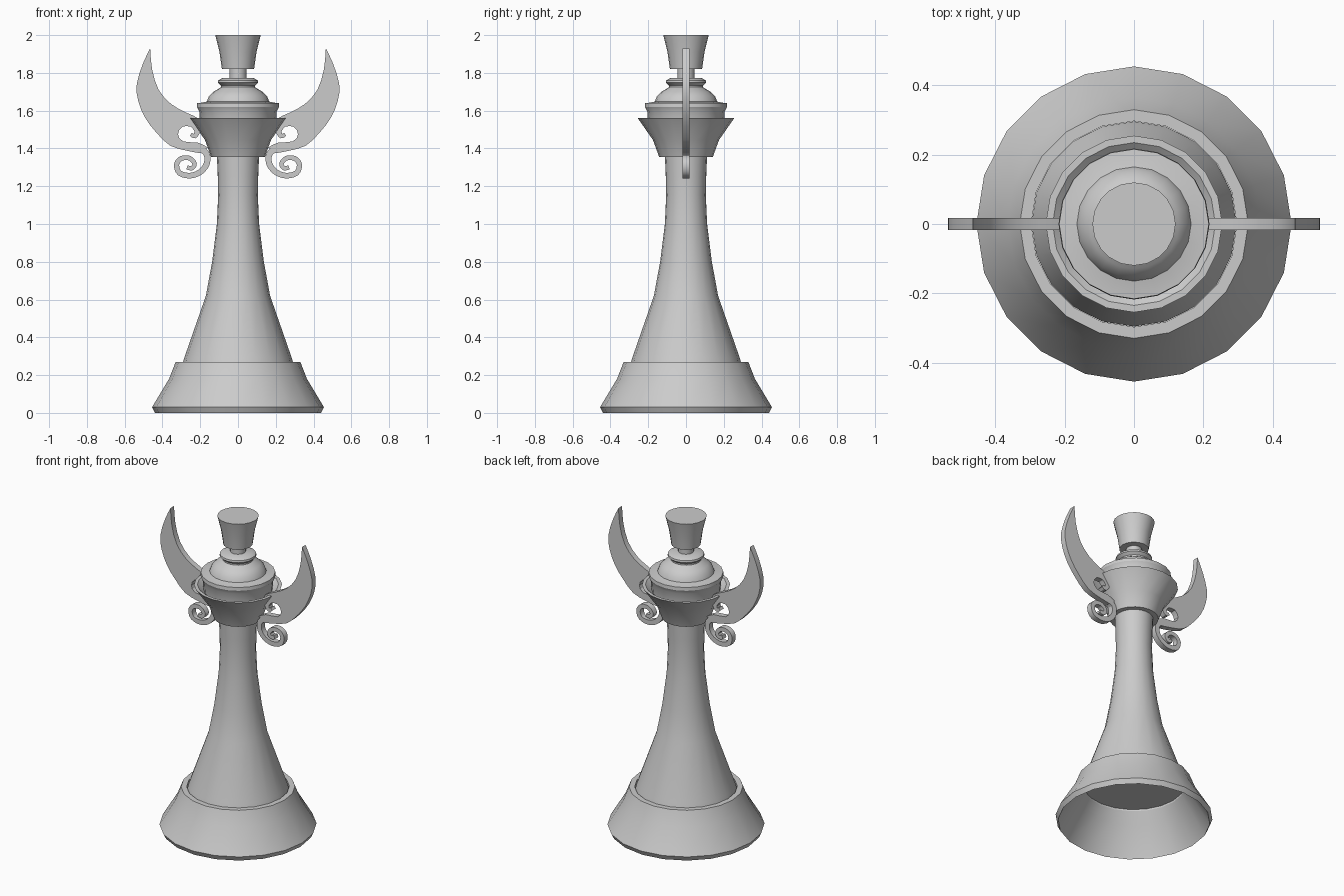
import bpy, bmesh, math
from mathutils import Vector

if "Cube" in bpy.data.objects:
    bpy.data.objects.remove(bpy.data.objects["Cube"])


def finish(bm, name, smooth=True):
    bmesh.ops.recalc_face_normals(bm, faces=bm.faces)
    me = bpy.data.meshes.new(name)
    bm.to_mesh(me)
    bm.free()
    ob = bpy.data.objects.new(name, me)
    bpy.context.collection.objects.link(ob)
    if smooth:
        bpy.ops.object.select_all(action='DESELECT')
        ob.select_set(True)
        bpy.context.view_layer.objects.active = ob
        bpy.ops.object.shade_smooth_by_angle(angle=math.radians(30))
    return ob


def lathe(name, profile, n=20, closed=False):
    """Revolve (radius, z) points; open profiles get flat end caps."""
    bm = bmesh.new()
    rings = [[bm.verts.new((r * math.cos(2 * math.pi * i / n),
                            r * math.sin(2 * math.pi * i / n), z))
              for i in range(n)] for r, z in profile]
    pairs = list(zip(rings, rings[1:]))
    if closed:
        pairs.append((rings[-1], rings[0]))
    else:
        bm.faces.new(rings[0])
        bm.faces.new(rings[-1])
    for a, b in pairs:
        for i in range(n):
            j = (i + 1) % n
            bm.faces.new((a[i], a[j], b[j], b[i]))
    return finish(bm, name)


def spline(pts, steps=3):
    """Catmull-Rom smoothing of an open 2D path."""
    p = [Vector(q) for q in pts]
    p = [2 * p[0] - p[1]] + p + [2 * p[-1] - p[-2]]
    out = []
    for a, b, c, d in zip(p, p[1:], p[2:], p[3:]):
        for k in range(steps):
            t = k / steps
            out.append(0.5 * (2 * b + (c - a) * t + (2 * a - 5 * b + 4 * c - d) * t * t
                              + (3 * b - a - 3 * c + d) * t ** 3))
    return out + [p[-2]]


def plate(name, outline, half=0.018):
    """Extrude an x-z outline through y and mirror it to the other side."""
    bm = bmesh.new()
    f = bm.faces.new([bm.verts.new((x, -half, z)) for x, z in outline])
    ext = bmesh.ops.extrude_face_region(bm, geom=[f], use_keep_orig=True)
    bmesh.ops.translate(bm, vec=(0, 2 * half, 0),
                        verts=[v for v in ext['geom'] if isinstance(v, bmesh.types.BMVert)])
    bmesh.ops.triangulate(bm, faces=[g for g in bm.faces if len(g.verts) > 4])
    ob = finish(bm, name)
    ob.modifiers.new("mirror", 'MIRROR').use_mirror_merge = False
    return ob


def ribbon(name, path, w0, w1, half=0.018):
    """Flat band following a path, width going from w0 to w1."""
    p = spline(path)
    left, right = [], []
    for i, c in enumerate(p):
        t = (p[min(i + 1, len(p) - 1)] - p[max(i - 1, 0)]).normalized()
        w = (w0 + (w1 - w0) * i / (len(p) - 1)) / 2
        nrm = Vector((-t.y, t.x)) * w
        left.append(c + nrm)
        right.append(c - nrm)
    return plate(name, left + right[::-1], half)


# Hollow flared foot
lathe("base", [(0.44, 0), (0.455, 0.03), (0.365, 0.18), (0.33, 0.27),
               (0.297, 0.27), (0.297, 0.24), (0.34, 0.17), (0.435, 0.012)], closed=True)

# Tapering column
lathe("column", [(0.296, 0.25), (0.285, 0.29), (0.17, 0.62), (0.137, 0.80),
                 (0.112, 1.0), (0.105, 1.15), (0.107, 1.25), (0.112, 1.37)])

# Bowl with a recessed top
lathe("bowl", [(0.142, 1.355), (0.175, 1.445), (0.255, 1.56), (0.235, 1.56), (0.2, 1.53)])

# Stepped, domed lid with a knob
lathe("lid", [(0.2, 1.53), (0.205, 1.595), (0.218, 1.62), (0.216, 1.64), (0.195, 1.642),
              (0.165, 1.648), (0.155, 1.675), (0.13, 1.70), (0.09, 1.724), (0.09, 1.733),
              (0.107, 1.748), (0.105, 1.76), (0.082, 1.773)])

# Stem and finial
lathe("stem", [(0.045, 1.765), (0.045, 1.83)])
lathe("finial", [(0.085, 1.82), (0.098, 1.91), (0.12, 2.0)])

# Wing handles: outer edge, hollow above the tail, inner edge
outer = spline([(0.465, 1.93), (0.503, 1.85), (0.536, 1.74), (0.528, 1.65), (0.49, 1.56),
                (0.433, 1.485), (0.36, 1.415), (0.27, 1.388), (0.20, 1.375)], 2)
hollow = spline([(0.16, 1.405), (0.21, 1.43), (0.29, 1.437), (0.318, 1.475),
                 (0.295, 1.515), (0.25, 1.515), (0.23, 1.49)], 2)
inner = spline([(0.19, 1.50), (0.205, 1.555), (0.275, 1.59), (0.354, 1.635),
                (0.42, 1.71), (0.455, 1.82), (0.465, 1.93)], 2)
plate("wing_handle", outer + hollow + inner[:-1])

# Small hook inside the hollow and the lower scroll
ribbon("wing_hook", [(0.215, 1.53), (0.215, 1.49), (0.23, 1.465), (0.25, 1.475)], 0.035, 0.018)
ribbon("handle_scroll", [(0.21, 1.402), (0.168, 1.375), (0.165, 1.32), (0.20, 1.275),
                         (0.255, 1.256), (0.31, 1.27), (0.325, 1.315), (0.30, 1.347),
                         (0.255, 1.348), (0.23, 1.318), (0.245, 1.295), (0.27, 1.30)],
       0.034, 0.022)
